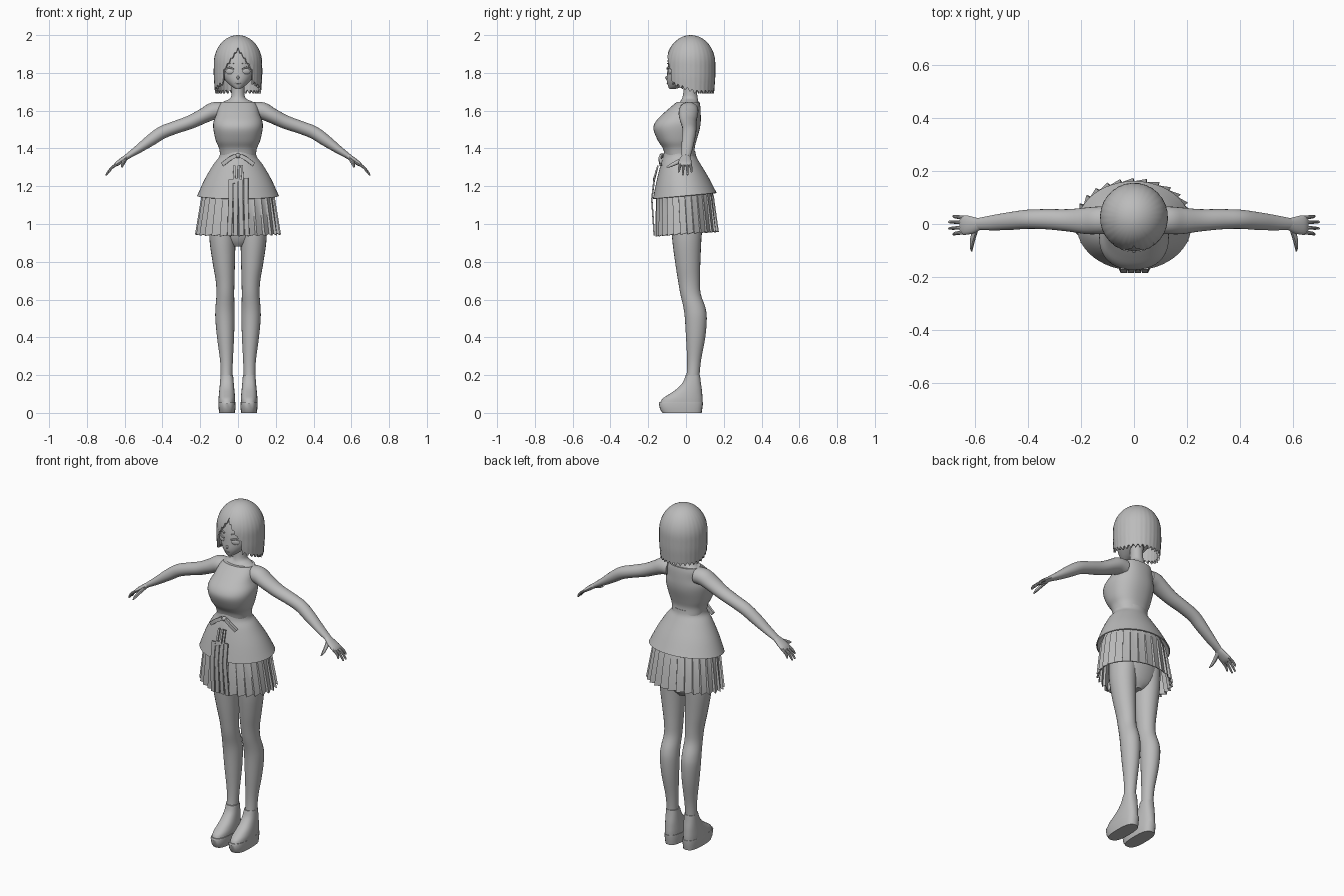
import bpy, bmesh, math
from mathutils import Vector, Matrix

if "Cube" in bpy.data.objects:
    bpy.data.objects.remove(bpy.data.objects["Cube"])

grey = bpy.data.materials.new("plain_grey")
grey.use_nodes = True
GREY = (0.5, 0.5, 0.5, 1)
grey.diffuse_color = GREY
grey.node_tree.nodes["Principled BSDF"].inputs["Base Color"].default_value = GREY
parts = []


def finish(name, bm):
    bmesh.ops.recalc_face_normals(bm, faces=bm.faces)
    mesh = bpy.data.meshes.new(name)
    bm.to_mesh(mesh)
    bm.free()
    mesh.materials.append(grey)
    obj = bpy.data.objects.new(name, mesh)
    bpy.context.collection.objects.link(obj)
    parts.append(obj)
    return obj


def skin(name, rows, cap=True, thick=0):
    """Skin closed rows of points, with end caps or a wall thickness."""
    bm = bmesh.new()
    grid = [[bm.verts.new(p) for p in row] for row in rows]
    n = len(rows[0])
    for r0, r1 in zip(grid, grid[1:]):
        for i in range(n):
            j = (i + 1) % n
            bm.faces.new((r0[i], r0[j], r1[j], r1[i]))
    if cap:
        bm.faces.new(grid[0])
        bm.faces.new(grid[-1])
    bmesh.ops.remove_doubles(bm, verts=bm.verts, dist=0.0002)
    bmesh.ops.recalc_face_normals(bm, faces=bm.faces)
    if thick:
        bmesh.ops.solidify(bm, geom=bm.faces[:], thickness=thick)
    return finish(name, bm)


def spline(keys, steps):
    """Smoothly interpolate rows of numbers."""
    if steps == 1:
        return keys
    out = []
    k = [keys[0]] + list(keys) + [keys[-1]]
    for a, b, c, d in zip(k, k[1:], k[2:], k[3:]):
        for s in range(steps):
            t = s / steps
            out.append([q + t / 2 * (r - p + t * (2 * p - 5 * q + 4 * r - w + t * (3 * (q - r) + w - p)))
                        for p, q, r, w in zip(a, b, c, d)])
    return out + [keys[-1]]


def loft(name, keys, axis=None, seg=24, power=2, steps=4, cap=True, thick=0, tilt=0):
    """Keys are x, y, z, width radius, depth radius along a path."""
    ks = spline(keys, steps)
    rows = []
    for i, (x, y, z, a, b) in enumerate(ks):
        lo, hi = ks[max(i - 1, 0)], ks[min(i + 1, len(ks) - 1)]
        t = axis or (Vector(hi[:3]) - Vector(lo[:3])).normalized()
        side = Vector((0, 1, 0))
        side = (side - t * side.dot(t)).normalized()
        other = t.cross(side)
        row = []
        for j in range(seg):
            u = 2 * math.pi * j / seg
            c, s = math.cos(u), math.sin(u)
            c, s = (math.copysign(abs(v) ** (2 / power), v) for v in (c, s))
            p = Vector((x, y, z)) + other * (c * a) + side * (s * b)
            p.z += tilt * p.y * i / len(ks)
            row.append(p)
        rows.append(row)
    return skin(name, rows, cap, thick)


def stack(name, keys, cx=0, **kw):
    """Keys are z, half width, front y, back y."""
    return loft(name, [(cx, (f + b) / 2, z, w, (b - f) / 2) for z, w, f, b in keys],
                axis=Vector((0, 0, 1)), **kw)


def blob(name, loc, size, turn=0):
    bm = bmesh.new()
    bmesh.ops.create_uvsphere(bm, u_segments=16, v_segments=10, radius=1,
                              matrix=Matrix.LocRotScale(Vector(loc), Matrix.Rotation(turn, 3, 'Z'), Vector(size)))
    return finish(name, bm)


def ribbon(name, path, width, thick=0.004):
    return loft(name, [(*p, width, thick) for p in path], seg=8, power=8, steps=1)


# Head, neck and face
stack("head", [(1.715, .012, -.088, -.055), (1.73, .036, -.095, -.01), (1.76, .068, -.102, .06),
               (1.8, .09, -.1, .1), (1.86, .098, -.092, .115), (1.92, .085, -.07, .1), (1.96, .04, -.03, .06)])
stack("neck", [(1.58, .1, -.06, .07), (1.63, .1, -.045, .068), (1.65, .07, -.03, .065),
               (1.667, .04, -.02, .062), (1.7, .034, -.014, .058), (1.76, .036, -.014, .058)])
blob("nose", (0, -.1, 1.775), (.007, .01, .01))
blob("mouth", (0, -.098, 1.745), (.015, .004, .003))

# Bob hair: a shell whose lower edge is cut out around the face
COLS, ROWS = 120, 20
hair = [[] for _ in range(ROWS + 1)]
for c in range(COLS):
    a = 2 * math.pi * c / COLS
    deg = math.degrees(min(a, 2 * math.pi - a))
    if deg < 37:
        low = 1.925 - .0032 * deg + .012 * (c % 3 == 0)
    else:
        low = 1.69 + .05 * max(0, (100 - deg) / 63) + (.014, .0, .005, .018)[c % 4]
    for r in range(ROWS + 1):
        z = 2 - (2 - low) * (r / ROWS) ** 1.7
        k = math.sqrt(max(0, 1 - (max(0, z - 1.85) / .15) ** 2)) - .6 * max(0, 1.78 - z)
        k *= 1 + .006 * math.sin(c * math.pi / 2) * r / ROWS
        hair[r].append((.128 * k * math.sin(a), .025 - .13 * k * math.cos(a), z))
skin("bob_hair", hair, cap=False, thick=.012)

# Blouse and flared peplum
stack("blouse", [(1.36, .094, -.112, .05), (1.4, .1, -.122, .046), (1.44, .117, -.148, .055),
                 (1.5, .13, -.172, .072), (1.54, .13, -.162, .078), (1.58, .115, -.125, .078),
                 (1.62, .105, -.08, .076), (1.645, .09, -.05, .072)], power=2.3, seg=40)
stack("peplum", [(1.385, .095, -.116, .05), (1.355, .1, -.122, .055), (1.317, .13, -.135, .075),
                 (1.237, .177, -.156, .12), (1.15, .216, -.175, .162)], seg=48, cap=False, thick=.006, tilt=.1)

# Pleated skirt with saw-tooth folds
PLEATS = 28
skirt = []
for z, w, f, b, fold in ((1.23, .155, -.13, .105, .01), (1.14, .192, -.157, .145, .03),
                         (.945, .222, -.158, .17, .05)):
    row = []
    for i in range(PLEATS):
        for step, k in ((.04, 1 + fold / 2), (.96, 1 - fold)):
            u = 2 * math.pi * (i + step) / PLEATS
            y = (f + b) / 2 - k * math.cos(u) * (b - f) / 2
            row.append((w * k * math.sin(u), y, z + .07 * y + .008 * (k < 1)))
    skirt.append(row)
skin("pleated_skirt", skirt, cap=False, thick=.004)
stack("hips", [(.88, .03, -.03, .05), (.93, .12, -.06, .08), (1.05, .15, -.085, .1), (1.2, .13, -.09, .08)])

# Front pleat panel and waist bow
for i in range(4):
    x = -.039 + .027 * i
    top = 1.235 + .008 * (i % 2)
    ribbon("front_pleat", [(x, -.168, top), (x, -.181, 1.13), (x * 1.15, -.168, .94)], .0125)
blob("bow_knot", (0, -.128, 1.362), (.014, .012, .013))
for i, x in enumerate((-.018, .004, .02)):
    ribbon("bow_tail", [(x, -.148, 1.31), (x * 1.2, -.172, 1.215 + .01 * i)], .006)

# Paired parts
for s in (1, -1):
    blob("eye", (s * .045, -.086, 1.808), (.023, .006, .015), s * .4)
    ribbon("eyelash", [(s * .022, -.1, 1.822), (s * .045, -.094, 1.829), (s * .07, -.07, 1.82)], .004)
    ribbon("eyebrow", [(s * .022, -.096, 1.85), (s * .065, -.073, 1.858)], .0025)
    ribbon("bow_loop", [(s * .012, -.13, 1.362), (s * .045, -.139, 1.345), (s * .083, -.133, 1.315)], .011, .007)

    # Arm and hand
    arm = [(.085, .015, 1.6, .045, .05), (.13, .014, 1.598, .046, .052), (.18, .012, 1.574, .04, .05),
           (.25, .014, 1.54, .036, .042), (.33, .018, 1.512, .034, .038), (.4, .018, 1.485, .034, .036),
           (.46, .012, 1.445, .031, .034), (.53, .005, 1.395, .022, .029), (.59, 0, 1.355, .014, .022)]
    loft("arm", [(s * x, *rest) for x, *rest in arm])
    palm = [(.58, 0, 1.362, .014, .021), (.61, -.004, 1.34, .014, .032),
            (.64, -.004, 1.319, .012, .037), (.655, -.004, 1.308, .006, .033)]
    loft("palm", [(s * x, *rest) for x, *rest in palm], seg=16)
    for y, reach in ((.027, .685), (.007, .7), (-.015, .7), (-.035, .685)):
        loft("finger", [(s * .64, y * .9, 1.318, .008, .008), (s * .67, y, 1.296, .007, .007),
                        (s * (reach - .004), y * 1.1, 1.963 - reach, .005, .005),
                        (s * reach, y * 1.1, 1.96 - reach, .001, .001)], seg=10)
    loft("thumb", [(s * .595, -.01, 1.345, .01, .012), (s * .607, -.05, 1.325, .01, .011),
                   (s * .613, -.085, 1.308, .007, .008), (s * .612, -.104, 1.3, .002, .002)], seg=10)

    # Leg: z, outer x, inner x, front y, back y
    leg = [(1.08, .15, .01, -.08, .09), (.93, .152, .013, -.074, .082), (.8, .135, .016, -.058, .076),
           (.7, .118, .019, -.042, .074), (.63, .114, .02, -.03, .078), (.56, .119, .019, -.014, .102),
           (.5, .12, .018, -.006, .11), (.4, .111, .021, 0, .102), (.28, .095, .027, .006, .08),
           (.2, .092, .03, .003, .072), (.14, .092, .03, -.01, .072)]
    loft("leg", [(s * (o + i) / 2, (f + b) / 2, z, (o - i) / 2, (b - f) / 2) for z, o, i, f, b in leg],
         axis=Vector((0, 0, 1)))

    # Platform shoe
    stack("shoe_sole", [(0, .042, -.125, .083), (.02, .044, -.138, .086), (.05, .046, -.144, .09),
                        (.058, .045, -.14, .09)], cx=s * .058, power=2.7, steps=1)
    stack("shoe_upper", [(.05, .044, -.138, .088), (.075, .044, -.125, .088), (.1, .042, -.088, .086),
                         (.13, .039, -.045, .083), (.165, .036, -.015, .078), (.2, .033, -.002, .074)],
          cx=s * .059, power=2.4)

# Smooth shading that keeps real edges crisp
bpy.ops.object.select_all(action='DESELECT')
for obj in parts:
    obj.select_set(True)
bpy.context.view_layer.objects.active = parts[0]
bpy.ops.object.shade_smooth_by_angle(angle=math.radians(35))
